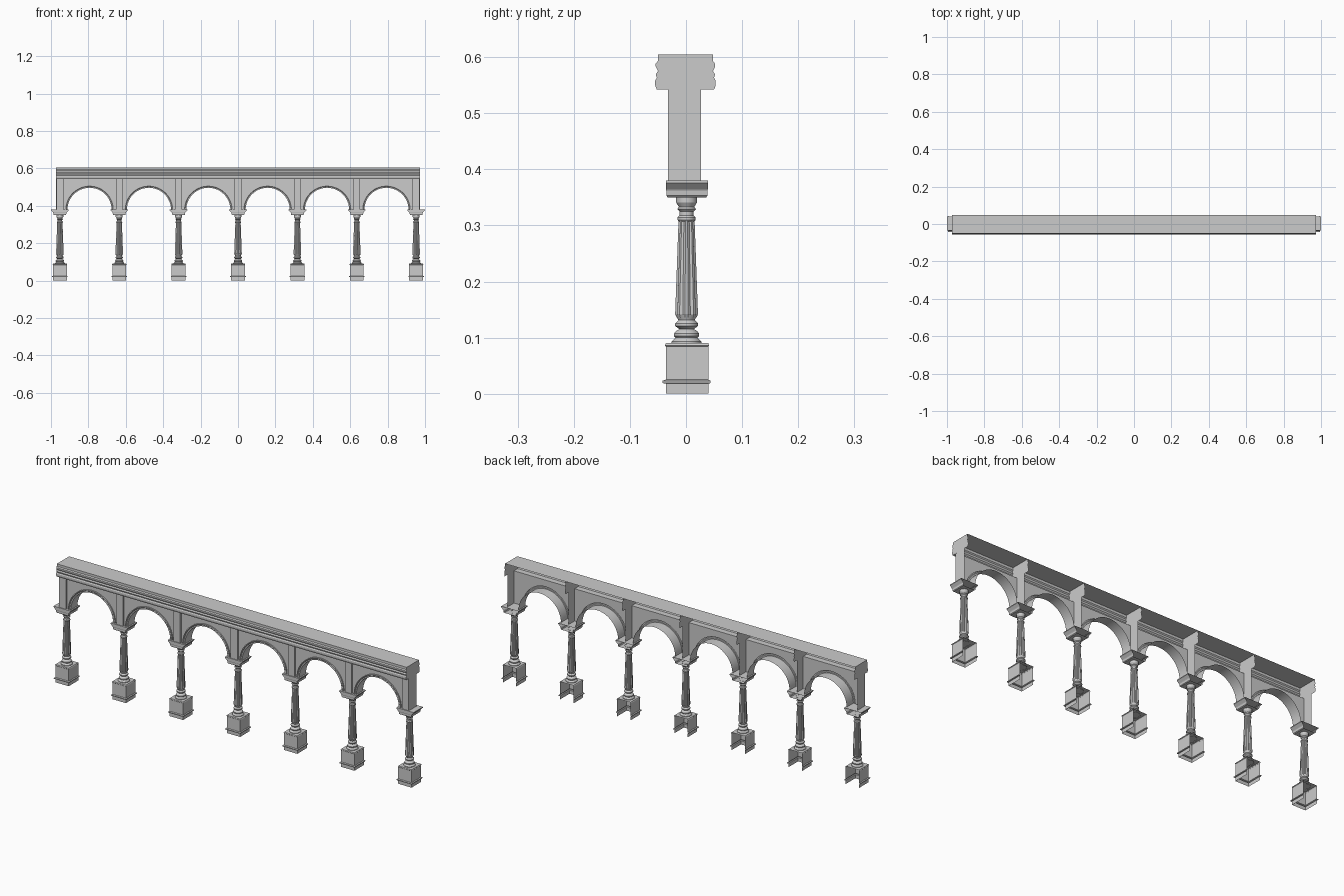
import bpy, bmesh, math

if "Cube" in bpy.data.objects:
    bpy.data.objects.remove(bpy.data.objects["Cube"])

PITCH = 0.3175                      # column spacing
END = 0.972                         # half length of the wall
Z_CAP, Z_WALL, Z_TOP = 0.38, 0.542, 0.605
Y_WALL, Y_BACK = -0.023, 0.027
R_IN, R_OUT, Z_ARC = 0.118, 0.131, 0.378
COLUMNS = [(i - 3) * PITCH for i in range(7)]
BAYS = [(i - 2.5) * PITCH for i in range(6)]


def make(name, verts, faces, smooth=False):
    me = bpy.data.meshes.new(name)
    me.from_pydata(verts, [], faces)
    bm = bmesh.new()
    bm.from_mesh(me)
    bmesh.ops.recalc_face_normals(bm, faces=bm.faces)
    bm.to_mesh(me)
    bm.free()
    ob = bpy.data.objects.new(name, me)
    bpy.context.collection.objects.link(ob)
    if smooth:
        bpy.ops.object.select_all(action='DESELECT')
        ob.select_set(True)
        bpy.context.view_layer.objects.active = ob
        bpy.ops.object.shade_smooth_by_angle(angle=math.radians(30))
    return ob


def loft(name, rows, closed=False, cap=False, smooth=False):
    """Skin rows of points; closed joins row ends, cap fills the last row."""
    n = len(rows[0])
    faces = []
    for i in range(len(rows) - 1):
        for j in range(n if closed else n - 1):
            k = (j + 1) % n
            faces.append((i * n + j, i * n + k, (i + 1) * n + k, (i + 1) * n + j))
    if cap:
        faces.append(tuple((len(rows) - 1) * n + j for j in range(n)))
    return make(name, [p for r in rows for p in r], faces, smooth)


def open_back_block(name, x, sections):
    """Three-sided stack of (half width, front y, back y, z) with a lid."""
    rows = [[(x - h, b, z), (x - h, f, z), (x + h, f, z), (x + h, b, z)]
            for h, f, b, z in sections]
    return loft(name, rows, cap=True)


def turned(name, x, profile, flutes=False):
    """Revolve (radius, z); flutes cut every third point inward."""
    n = 24 if flutes else 16
    rows = []
    for r, z in profile:
        row = []
        for j in range(n):
            a = 2 * math.pi * (j + 0.5) / n
            q = r * (0.86 if flutes and j % 3 == 1 else 1)
            row.append((x + q * math.cos(a), 0.001 + q * math.sin(a), z))
        rows.append(row)
    return loft(name, rows, closed=True, smooth=not flutes)


# moulding profile of the entablature front, bottom to top (y, z)
CORNICE = [(-0.052, Z_WALL), (-0.055, 0.55), (-0.055, 0.558), (-0.052, 0.563),
           (-0.054, 0.569), (-0.050, 0.575), (-0.054, 0.583), (-0.054, 0.588),
           (-0.050, 0.593), (-0.050, Z_TOP)]

# columns
PEDESTAL = [(.037, -.036, .04, 0), (.037, -.036, .04, .018), (.042, -.042, .044, .019),
            (.042, -.042, .044, .023), (.037, -.036, .04, .025), (.037, -.036, .04, .084),
            (.039, -.038, .041, .086), (.037, -.036, .04, .09)]
CAPITAL = [(.031, -.033, .036, .35), (.034, -.035, .038, .353), (.035, -.035, .038, .362),
           (.037, -.036, .039, .365), (.0475, -.036, .039, .376), (.0475, -.036, .039, Z_CAP)]
BASE = [(.027, .088), (.027, .093), (.023, .097), (.020, .1), (.023, .103), (.023, .107),
        (.019, .112), (.013, .115), (.021, .121), (.021, .125), (.015, .131), (.019, .14)]
NECK = [(.014, .307), (.0165, .31), (.0165, .314), (.013, .318), (.013, .325), (.017, .329),
        (.014, .333), (.019, .341), (.019, .351)]
for x in COLUMNS:
    open_back_block("pedestal", x, PEDESTAL)
    turned("column_base", x, BASE)
    turned("column_shaft", x, [(.018, .136), (.0205, .142), (.0145, .307), (.016, .311)], True)
    turned("column_neck", x, NECK)
    open_back_block("capital", x, CAPITAL)
    # underside of the capital
    make("capital_soffit", [(x - .031, -.033, .35), (x + .031, -.033, .35),
                            (x + .031, .036, .35), (x - .031, .036, .35)], [(0, 1, 2, 3)])
    # pilaster strip above the capital
    h = 0.0185
    loft("pilaster", [[(x - h, Y_WALL, z), (x - h, -.032, z), (x + h, -.032, z),
                       (x + h, Y_WALL, z)] for z in (Z_CAP, Z_WALL)])

# arches: spandrel wall and moulded ring with deep soffit
ANGLES = [math.pi * i / 24 for i in range(25)]
RING = [(R_OUT, Y_WALL), (R_OUT, -.029), (.127, -.029), (.124, -.026), (R_IN, -.026),
        (R_IN, Y_BACK)]
for i, c in enumerate(BAYS):
    left = -END if i == 0 else c - PITCH / 2
    right = END if i == 5 else c + PITCH / 2
    arc = [(c + R_OUT * math.cos(a), Y_WALL, Z_ARC + R_OUT * math.sin(a)) for a in ANGLES]
    low = [(right, Y_WALL, Z_ARC)] + arc + [(left, Y_WALL, Z_ARC)]
    loft("spandrel_wall", [low, [(p[0], Y_WALL, Z_WALL) for p in low]])
    loft("arch_moulding", [[(c + r * math.cos(a), y, Z_ARC + r * math.sin(a)) for r, y in RING]
                           for a in ANGLES], smooth=True)

# entablature: soffit ledge, moulded front and top slab, open behind
section = [(Y_WALL, Z_WALL)] + CORNICE + [(0.048, Z_TOP)]
loft("entablature", [[(x, y, z) for y, z in section] for x in (-END, END)])

# cross walls over each column, and the two end walls
back = [(-y - 0.002, z) for y, z in reversed(CORNICE)]
outline = CORNICE + back + [(Y_BACK, Z_WALL), (Y_BACK, Z_CAP), (Y_WALL, Z_CAP), (Y_WALL, Z_WALL)]
for x in [-END] + COLUMNS[1:-1] + [END]:
    make("end_wall" if abs(x) == END else "cross_wall",
         [(x, y, z) for y, z in outline], [tuple(range(len(outline)))])
